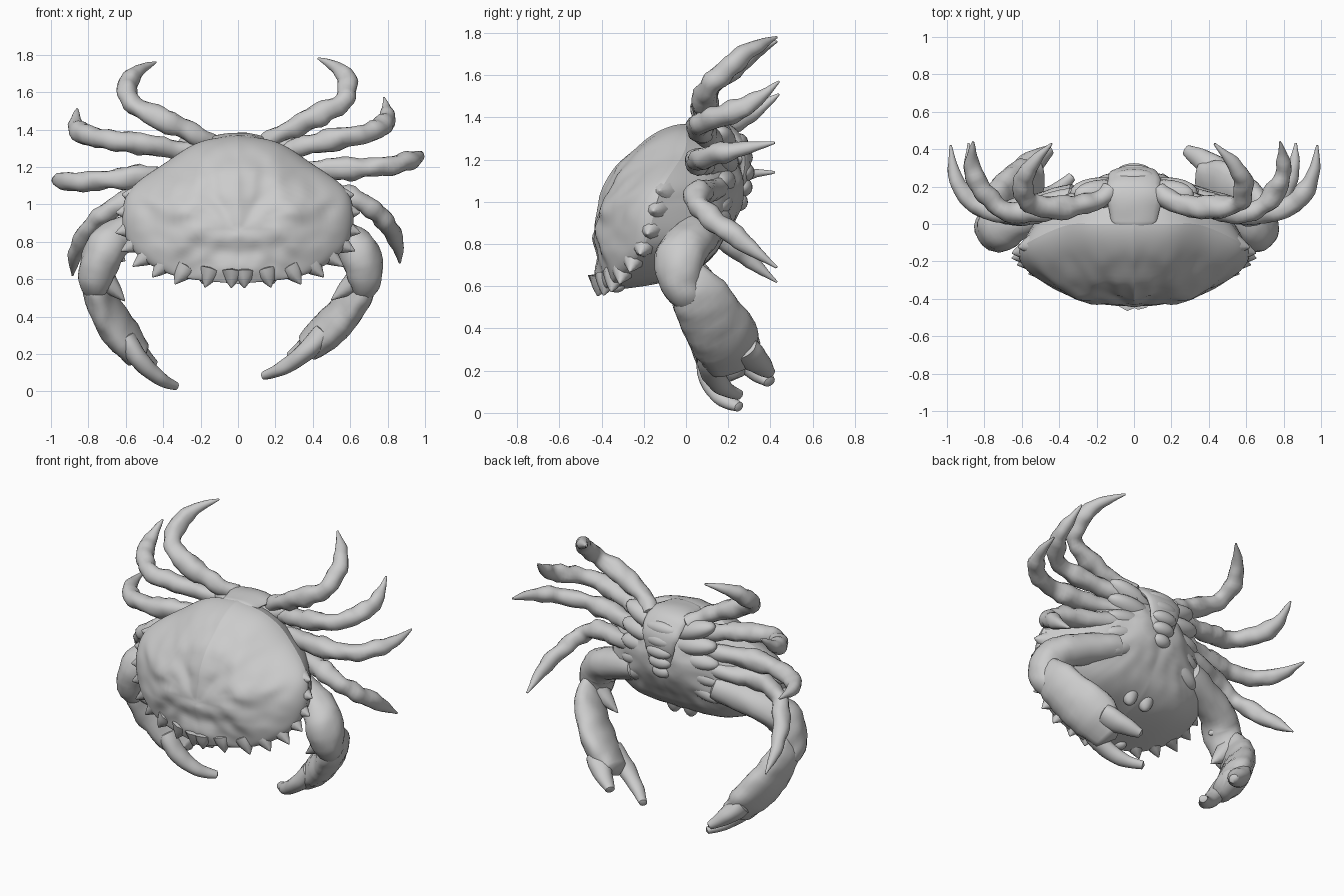
import bpy, math
from mathutils import Vector, noise

if "Cube" in bpy.data.objects:
    bpy.data.objects.remove(bpy.data.objects["Cube"])


def spline(keys, steps):
    """Smooth curve through keys of any length"""
    ext = [keys[0]] + list(keys) + [keys[-1]]
    out = []
    for p, a, b, n in zip(ext, ext[1:], ext[2:], ext[3:]):
        for k in range(steps):
            t = k / steps
            out.append([B + t * ((C - A) + t * (2 * A - 5 * B + 4 * C - D + t * (3 * B - A - 3 * C + D))) / 2
                        for A, B, C, D in zip(p, a, b, n)])
    out.append(list(keys[-1]))
    return out


def make(name, verts, faces):
    me = bpy.data.meshes.new(name)
    me.from_pydata([tuple(v) for v in verts], [], faces)
    ob = bpy.data.objects.new(name, me)
    bpy.context.collection.objects.link(ob)
    bpy.context.view_layer.objects.active = ob
    ob.select_set(True)
    bpy.ops.object.mode_set(mode='EDIT')
    bpy.ops.mesh.select_all(action='SELECT')
    bpy.ops.mesh.normals_make_consistent(inside=False)
    bpy.ops.object.mode_set(mode='OBJECT')
    bpy.ops.object.shade_smooth_by_angle(angle=math.radians(50))
    ob.select_set(False)


def tube(name, points, radii, up=(0, 1, 0), flat=1.0, n=14, steps=6, rough=0.1):
    """Tapered tube; radius is measured along up, flat scales the other direction"""
    path = spline([(*p, r) for p, r in zip(points, radii)], steps)
    pos = [Vector(p[:3]) for p in path]
    rad = [max(p[3], 0.004) for p in path]
    verts, faces, side, m = [], [], Vector(up), len(path)
    for i in range(m):
        t = (pos[min(i + 1, m - 1)] - pos[max(i - 1, 0)]).normalized()
        side = (side - t * side.dot(t)).normalized()
        other = t.cross(side)
        for k in range(n):
            a = 2 * math.pi * k / n
            d = (side * math.cos(a) + other * math.sin(a) * flat) * rad[i]
            verts.append(pos[i] + d * (1 + rough * noise.noise((pos[i] + d) * 14)))
    for i in range(m - 1):
        for k in range(n):
            j = (k + 1) % n
            faces.append((i * n + k, i * n + j, (i + 1) * n + j, (i + 1) * n + k))
    for base, end, nxt in ((0, 0, 1), ((m - 1) * n, m - 1, m - 2)):
        c = len(verts)
        verts.append(pos[end] + (pos[end] - pos[nxt]).normalized() * rad[end] * 0.4)
        faces += [(base + k, base + (k + 1) % n, c) for k in range(n)]
    make(name, verts, faces)


def spike(name, a, b, r):
    a, b = Vector(a), Vector(b)
    tube(name, (a, a.lerp(b, .5), b), (r, r * .6, .004), up=(.1, 1, .1), n=8, steps=3)


def ball(name, c, s, tilt=0):
    bpy.ops.mesh.primitive_uv_sphere_add(segments=20, ring_count=12, location=c, rotation=(0, tilt, 0))
    ob = bpy.context.object
    ob.name, ob.scale = name, s
    bpy.ops.object.shade_smooth_by_angle(angle=math.radians(50))
    ob.select_set(False)


# shell rim, right half from rear (top) to front (bottom), then mirrored
half = spline([(0, 0, 1.37), (.2, 0, 1.335), (.37, -.01, 1.235), (.595, -.12, 1.05),
               (.585, -.2, .79), (.36, -.33, .625), (0, -.42, .575)], 14)
rim = [Vector(p) for p in half] + [Vector((-p[0], p[1], p[2])) for p in half[-2:0:-1]]


def shell(name, centre, profile, lump, rings=24):
    verts, faces, n = [Vector(centre)], [], len(rim)
    for i in range(1, rings + 1):
        s = math.sin(i / rings * math.pi / 2)
        for p in rim:
            q = Vector(centre).lerp(p, s)
            q.y = centre[1] + (p.y - centre[1]) * profile(s, p)
            m = Vector((abs(q.x) * 5, 3, q.z * 5))
            q.y += lump * (1 - s ** 4) * (noise.noise(m) + .6 * noise.noise(m * 2.3))
            verts.append(q)
    for k in range(n):
        j = (k + 1) % n
        faces.append((0, 1 + k, 1 + j))
        for i in range(rings - 1):
            a, b = 1 + i * n, 1 + (i + 1) * n
            faces.append((a + k, a + j, b + j, b + k))
    make(name, verts, faces)


def belly(s, p):
    """Gentle slope at the rear, steep wall below the front edge"""
    w = min(1, max(0, (1 - p.z) / .35))
    return (1 - w) * s ** 2.6 + w * (.45 * s * s + .55 * s ** 14)


# domed back shell and underside
shell("carapace", (0, -.435, .86), lambda s, p: .3 * s * s + .7 * (1 - math.sqrt(max(0, 1 - s * s))), .03)
shell("underside", (0, .27, 1.1), belly, .02)

# teeth around the front half of the shell edge
for side in (1, -1):
    for i in range(9):
        p = Vector(half[42 + i * 5])
        d = Vector((p.x, -.12, (p.z - .9) * 1.3 - .12)).normalized()
        p.x, d.x = p.x * side, d.x * side
        spike("shell_tooth", p - d * .06, p + d * (.065 - .01 * abs(i - 4)), .065)

# folded tail, breast plates, mouth and eyes
tube("abdomen", [(0, 0, 1.34), (0, .15, 1.345), (0, .23, 1.3), (0, .28, 1.2), (0, .24, .96)],
     (.12, .15, .14, .12, .05), up=(1, 0, 0), flat=.25, n=20)
for i in range(5):
    ball("tail_plate", (0, .25 + .03 * math.sin(i * .8), 1.28 - .07 * i), (.115 - .012 * i, .045, .045))
for s in (1, -1):
    for i in range(5):
        ball("breast_plate", (s * (.16 + .012 * i), .17 - .012 * abs(i - 1), 1.28 - .09 * i),
             (.17, .08, .065), s * (.2 * i - .35))
    ball("mouth_plate", (s * .06, .03, .76), (.06, .06, .13))
    ball("eye", (s * .17, -.33, .6), (.035, .04, .03))


# walking legs: right path, mirrored to the left with the tip drifting by (x, z)
def leg_pair(name, path, drift):
    root = Vector((.14, .17, 1.15 + (path[0][2] - 1.15) * .7))
    pts = [root] + [Vector(p) for p in path]
    radii = (.06, .05, .063, .05, .054, .04, .006)
    tube(name + "_right", pts, radii, up=(0, 0, 1), rough=.3)
    left = []
    for i, p in enumerate(pts):
        t = i / 6
        left.append((-p.x - drift[0] * t, p.y, p.z + drift[1] * t))
    tube(name + "_left", left, radii, up=(0, 0, 1), rough=.3)


leg_pair("rear_leg", [(.23, .11, 1.38), (.39, .09, 1.455), (.55, .11, 1.54), (.59, .2, 1.63),
                      (.54, .31, 1.72), (.43, .43, 1.78)], (.01, -.02))
leg_pair("third_leg", [(.28, .12, 1.295), (.5, .07, 1.345), (.66, .08, 1.375), (.77, .2, 1.42),
                       (.8, .32, 1.475), (.78, .44, 1.57)], (.08, -.06))
leg_pair("second_leg", [(.32, .12, 1.175), (.56, .06, 1.19), (.72, .06, 1.2), (.85, .11, 1.215),
                        (.95, .24, 1.245), (.98, .42, 1.28)], (0, -.14))
leg_pair("first_leg", [(.34, .14, 1.06), (.58, .06, 1.04), (.71, .06, .98), (.79, .15, .9),
                       (.85, .28, .8), (.865, .43, .69)], (.02, -.07))


# claws: right one, and a left copy that swings out and down toward the tip
def claw_side(side, pts):
    out = []
    for x, y, z in pts:
        t = max(0, (.7 - z) / .6)
        out.append((x, y, z) if side == "right" else (-x - .06 - .13 * t, y, z + .02 - .075 * t))
    return out


for side in ("right", "left"):
    def part(name, pts, radii, flat):
        tube(name + "_" + side, claw_side(side, pts), radii, flat=flat, n=20)

    part("claw_arm", [(.25, .12, .92), (.55, .03, .82), (.655, -.03, .73), (.68, -.02, .6), (.67, .03, .54)],
         (.1, .11, .12, .1, .07), .9)
    part("claw_palm", [(.68, 0, .66), (.67, .05, .57), (.6, .12, .46), (.48, .19, .33), (.37, .22, .235)],
         (.09, .13, .15, .16, .12), .55)
    part("claw_moving_finger", [(.46, .12, .31), (.36, .12, .21), (.24, .17, .125), (.14, .25, .085)],
         (.07, .06, .045, .026), .85)
    part("claw_fixed_finger", [(.46, .27, .31), (.38, .33, .25), (.28, .395, .19)], (.075, .065, .03), .85)
    spike("palm_spine_" + side, *claw_side(side, [(.64, 0, .6), (.5, 0, .49)]), .07)
    spike("wrist_spine_" + side, *claw_side(side, [(.62, 0, .73), (.54, -.02, .68)]), .07)
